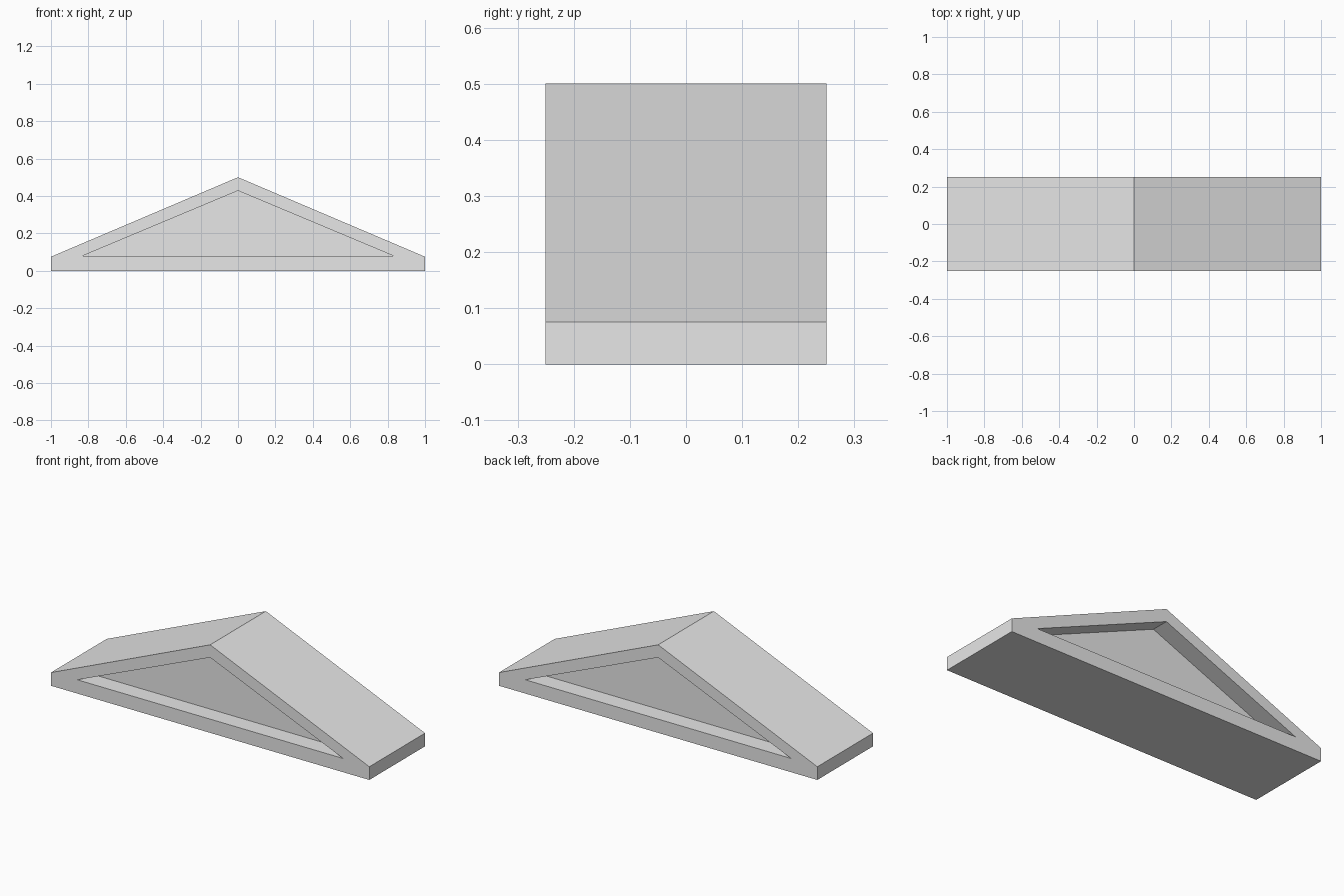
import bpy
import bmesh

if "Cube" in bpy.data.objects:
    bpy.data.objects.remove(bpy.data.objects["Cube"], do_unlink=True)

HALF_DEPTH = 0.25
RECESS = 0.1
OUTER = [(-1, 0), (1, 0), (1, 0.075), (0, 0.5), (-1, 0.075)]
INNER = [(-0.835, 0.078), (0.835, 0.078), (0, 0.428)]

stone = bpy.data.materials.new("light_grey")
stone.use_nodes = True
stone.diffuse_color = (0.8, 0.8, 0.8, 1)
stone.node_tree.nodes["Principled BSDF"].inputs["Base Color"].default_value = (0.8, 0.8, 0.8, 1)

bm = bmesh.new()


def ring(profile, y):
    return [bm.verts.new((x, y, z)) for x, z in profile]


def bridge(a, b):
    for i in range(len(a)):
        j = (i + 1) % len(a)
        bm.faces.new((a[i], a[j], b[j], b[i]))


def gable_face(side):
    """Frame with a recessed triangular panel; returns its outer ring."""
    outer = ring(OUTER, side * HALF_DEPTH)
    opening = ring(INNER, side * HALF_DEPTH)
    panel = ring(INNER, side * (HALF_DEPTH - RECESS))
    base_l, base_r, eave_r, apex, eave_l = outer
    left, right, top = opening
    # Frame around the opening
    for face in ((base_l, base_r, right, left), (base_r, eave_r, right),
                 (eave_r, apex, top, right), (apex, eave_l, left, top),
                 (eave_l, base_l, left)):
        bm.faces.new(face)
    # Recess walls and panel
    bridge(opening, panel)
    bm.faces.new(panel)
    return outer


# Front and back gables joined by roof slopes, ends and underside
bridge(gable_face(-1), gable_face(1))
bmesh.ops.recalc_face_normals(bm, faces=bm.faces[:])

mesh = bpy.data.meshes.new("pediment")
bm.to_mesh(mesh)
bm.free()
mesh.materials.append(stone)
pediment = bpy.data.objects.new("pediment", mesh)
bpy.context.collection.objects.link(pediment)
